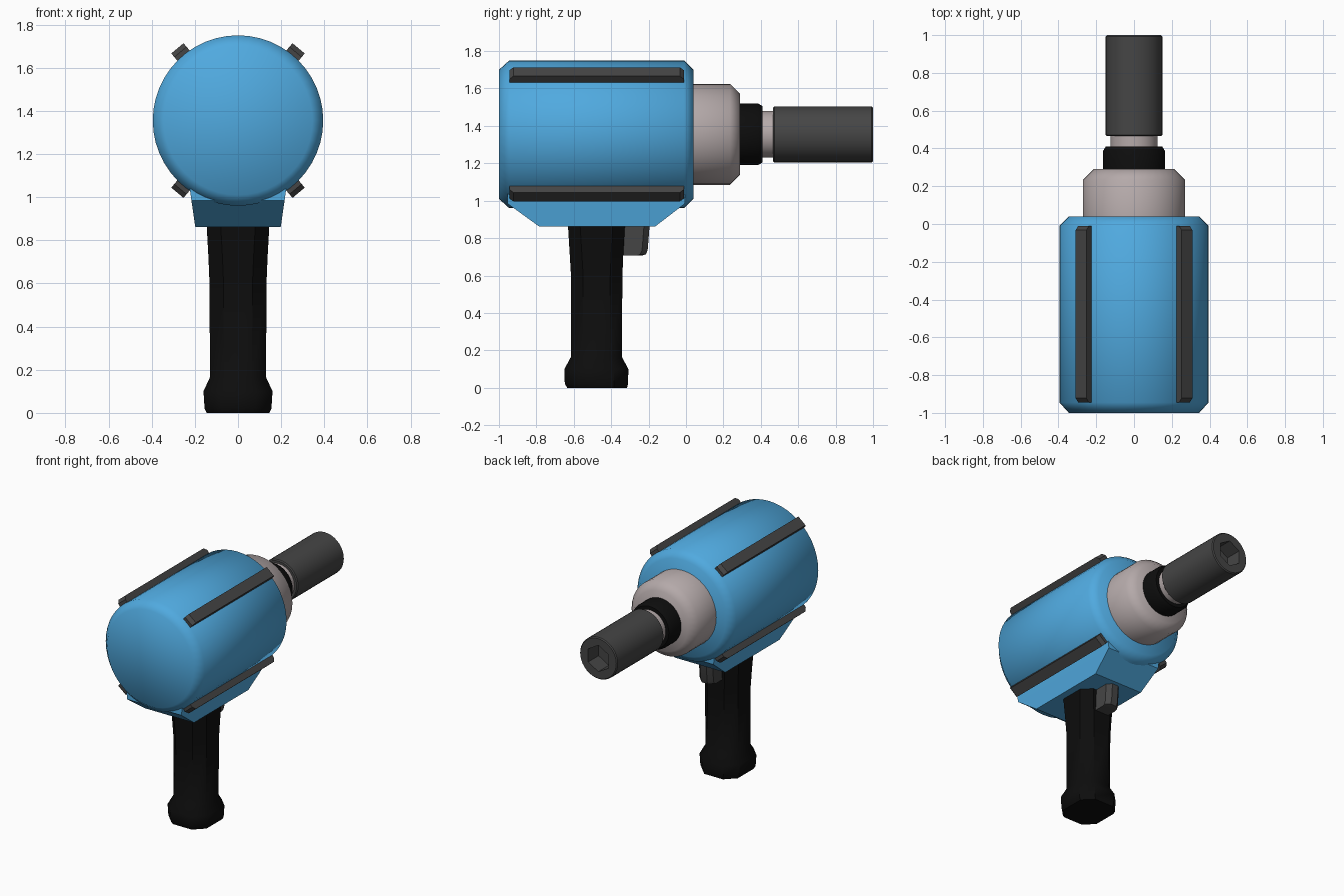
import bpy, bmesh, math
from math import pi, cos, sin

if "Cube" in bpy.data.objects:
    bpy.data.objects.remove(bpy.data.objects["Cube"])

AXIS_Z = 1.355


def material(name, rgb):
    m = bpy.data.materials.new(name)
    m.diffuse_color = (*rgb, 1)
    m.use_nodes = True
    m.node_tree.nodes["Principled BSDF"].inputs["Base Color"].default_value = m.diffuse_color
    return m


BLUE = material("blue_shell", (0.08, 0.40, 0.74))
BLACK = material("black_rubber", (0.004, 0.004, 0.004))
DARK = material("dark_grey", (0.06, 0.06, 0.06))
METAL = material("warm_metal", (0.46, 0.40, 0.40))


def loft(name, rings, mat, smooth=None):
    """Skin a list of equal-length point rings and cap both ends."""
    bm = bmesh.new()
    vs = [[bm.verts.new(p) for p in r] for r in rings]
    n = len(rings[0])
    for a, b in zip(vs, vs[1:]):
        for i in range(n):
            j = (i + 1) % n
            bm.faces.new((a[i], a[j], b[j], b[i]))
    bm.faces.new(vs[0][::-1])
    bm.faces.new(vs[-1])
    bmesh.ops.recalc_face_normals(bm, faces=bm.faces[:])
    me = bpy.data.meshes.new(name)
    bm.to_mesh(me)
    bm.free()
    me.materials.append(mat)
    ob = bpy.data.objects.new(name, me)
    bpy.context.collection.objects.link(ob)
    if smooth:
        bpy.ops.object.select_all(action='DESELECT')
        bpy.context.view_layer.objects.active = ob
        ob.select_set(True)
        bpy.ops.object.shade_smooth_by_angle(angle=math.radians(smooth))
    return ob


def round_ring(y, r, n, hexagon=False):
    """Ring around the tool axis; optionally squeezed to a hexagon."""
    pts = []
    for i in range(n):
        t = 2 * pi * i / n
        k = r
        if hexagon:
            k *= cos(pi / 6) / cos(t % (pi / 3) - pi / 6)
        pts.append((k * sin(t), y, AXIS_Z + k * cos(t)))
    return pts


def turned(name, profile, mat, n=36, smooth=50):
    return loft(name, [round_ring(y, r, n) for y, r in profile], mat, smooth)


def cut_rect(z, hx, y0, y1, c):
    """Rectangle with cut corners at height z."""
    return [(hx, y0 + c, z), (hx, y1 - c, z), (hx - c, y1, z), (c - hx, y1, z),
            (-hx, y1 - c, z), (-hx, y0 + c, z), (c - hx, y0, z), (hx - c, y0, z)]


# Turned parts along the axis
turned("motor_housing", [(-1, .345), (-.945, .395), (-.01, .395), (.04, .345)], BLUE, 48)
turned("nose_cone", [(.02, .27), (.235, .27), (.29, .215)], METAL)
turned("nose_ring", [(.27, .165), (.385, .165), (.41, .15)], BLACK)
turned("drive_shaft", [(.39, .125), (.49, .125)], METAL)

# Socket with a hexagonal recess
loft("hex_socket",
     [round_ring(.465, .143, 36), round_ring(.472, .15, 36),
      round_ring(.993, .15, 36), round_ring(1, .143, 36),
      round_ring(1, .095, 36, True), round_ring(.88, .095, 36, True)], DARK, 30)

# Four guard rails around the housing
rails = []
for sx in (1, -1):
    for sz in (1, -1):
        rings = []
        for r, y0, y1 in ((.37, -.945, -.01), (.415, -.945, -.01), (.437, -.922, -.033)):
            ring = []
            for w, y in ((-.037, y0), (.037, y0), (.037, y1), (-.037, y1)):
                a = math.radians(50)
                ring.append((sx * (r * cos(a) - w * sin(a)), y,
                             AXIS_Z + sz * (r * sin(a) + w * cos(a))))
            rings.append(ring)
        side = "right" if sx > 0 else "left"
        loft(f"{'upper' if sz > 0 else 'lower'}_{side}_rail", rings, DARK)

# Tapered block joining housing and handle
loft("handle_mount",
     [[(-hx, y0, z), (hx, y0, z), (hx, y1, z), (-hx, y1, z)]
      for z, hx, y0, y1 in ((.862, .198, -.785, -.165), (.985, .216, -.955, -.005),
                            (1.06, .226, -.955, -.005))], BLUE)

# Grip with flared foot
loft("handle_grip",
     [cut_rect(z, hx, y0, y1, c) for z, hx, y0, y1, c in (
         (0, .145, -.635, -.315, .07), (.02, .155, -.648, -.31, .075),
         (.10, .16, -.65, -.308, .075), (.165, .13, -.615, -.343, .065),
         (.60, .132, -.615, -.34, .065), (.72, .137, -.622, -.335, .065),
         (.90, .147, -.633, -.325, .065))], BLACK, 40)

# Trigger
loft("trigger",
     [cut_rect(z, .055, -.40, y1, .03) for z, y1 in (
         (.707, -.235), (.713, -.215), (.735, -.205), (.90, -.192))], DARK, 40)
